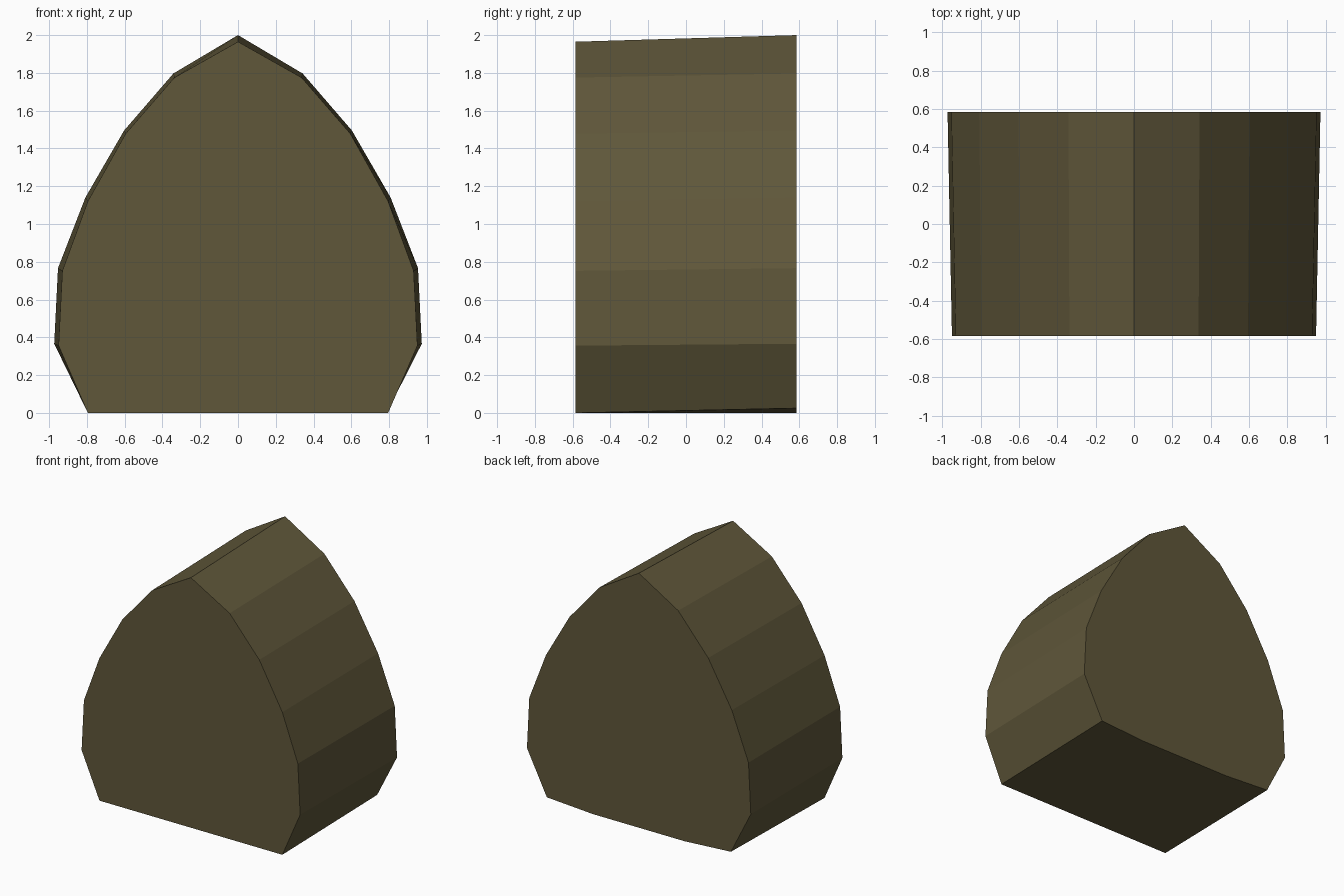
import bpy
import bmesh

if "Cube" in bpy.data.objects:
    bpy.data.objects.remove(bpy.data.objects["Cube"])

# Half outlines (x, z) from the peak down to the base; the rear is slightly larger
FRONT = [(0, 1.965), (0.337, 1.775), (0.595, 1.478), (0.795, 1.12),
         (0.93, 0.752), (0.95, 0.356), (0.795, 0.0), (0.4, 0.0)]
BACK = [(0, 2.0), (0.342, 1.797), (0.603, 1.495), (0.808, 1.14),
        (0.953, 0.766), (0.973, 0.366), (0.80, 0.025), (0.4, 0.0)]
HALF_DEPTH = 0.585


def ring(bm, half, y):
    """Mirror a half outline into a closed loop of vertices."""
    outline = half + [(-x, z) for x, z in reversed(half[1:])]
    return [bm.verts.new((x, y, z)) for x, z in outline]


# Pointed arch block: two end caps joined by flat side panels
bm = bmesh.new()
front = ring(bm, FRONT, -HALF_DEPTH)
back = ring(bm, BACK, HALF_DEPTH)
bm.faces.new(front)
bm.faces.new(back)
for i in range(len(front)):
    j = (i + 1) % len(front)
    bm.faces.new((front[i], front[j], back[j], back[i]))
bmesh.ops.recalc_face_normals(bm, faces=bm.faces)

mesh = bpy.data.meshes.new("arched_block")
bm.to_mesh(mesh)
bm.free()
block = bpy.data.objects.new("arched_block", mesh)
bpy.context.collection.objects.link(block)

# Single olive brown colour
olive = bpy.data.materials.new("olive_brown")
olive.diffuse_color = (0.115, 0.095, 0.042, 1)
olive.use_nodes = True
olive.node_tree.nodes["Principled BSDF"].inputs["Base Color"].default_value = olive.diffuse_color
mesh.materials.append(olive)
